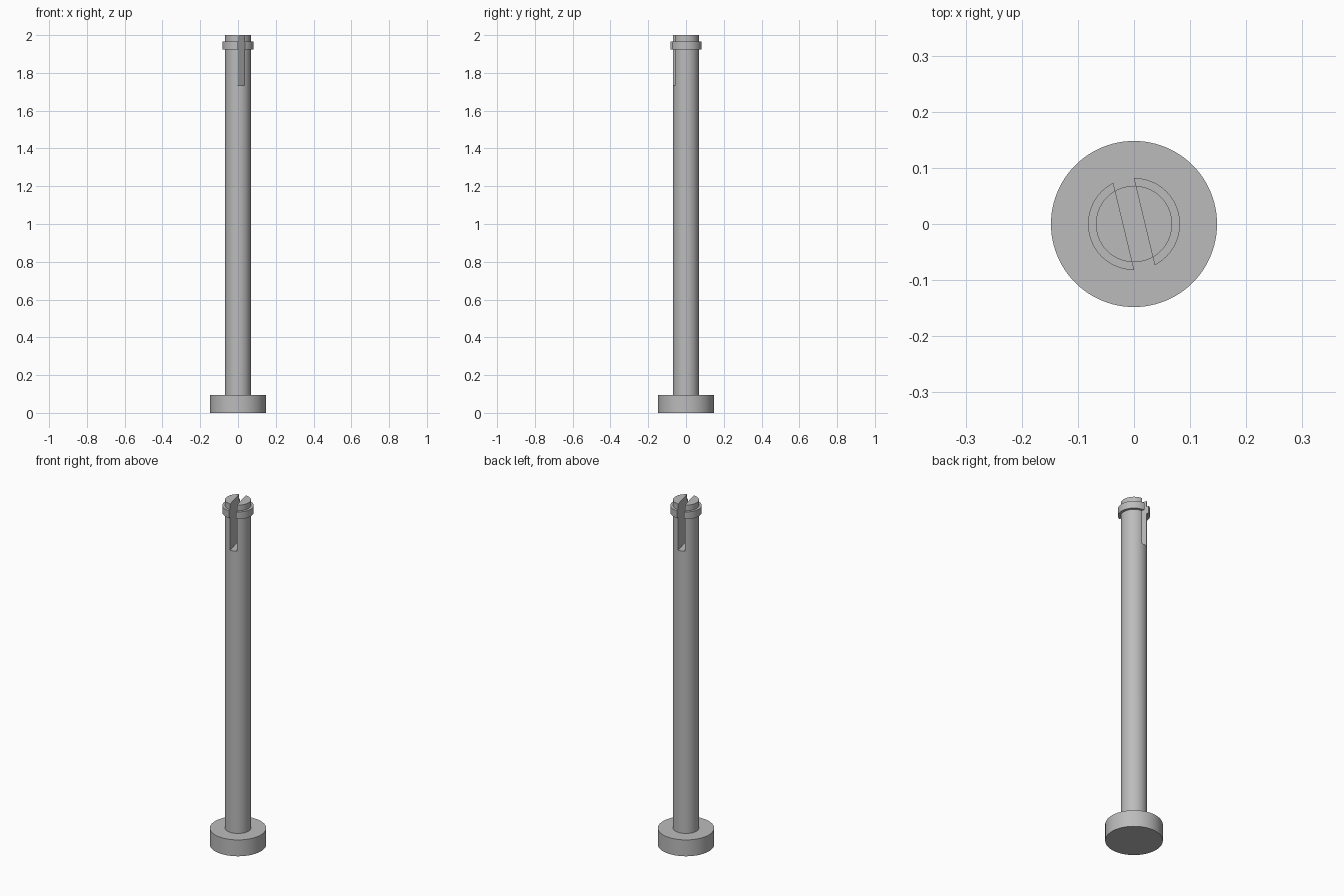
import bpy, bmesh, math
from mathutils import Matrix

if "Cube" in bpy.data.objects:
    bpy.data.objects.remove(bpy.data.objects["Cube"])

SIDES = 96
grey = bpy.data.materials.new("steel_grey")
grey.diffuse_color = (0.5, 0.5, 0.5, 1)
grey.use_nodes = True
grey.node_tree.nodes["Principled BSDF"].inputs["Base Color"].default_value = grey.diffuse_color


def make_object(name, bm):
    bmesh.ops.recalc_face_normals(bm, faces=bm.faces)
    mesh = bpy.data.meshes.new(name)
    bm.to_mesh(mesh)
    bm.free()
    mesh.materials.append(grey)
    obj = bpy.data.objects.new(name, mesh)
    bpy.context.collection.objects.link(obj)
    return obj


def lathe(name, profile):
    """Closed turned solid from (radius, z) steps, capped at both ends."""
    bm = bmesh.new()
    rings = [[bm.verts.new((r * math.cos(2 * math.pi * i / SIDES),
                            r * math.sin(2 * math.pi * i / SIDES), z))
              for i in range(SIDES)] for r, z in profile]
    for low, high in zip(rings, rings[1:]):
        for i in range(SIDES):
            j = (i + 1) % SIDES
            bm.faces.new((low[i], low[j], high[j], high[i]))
    bm.faces.new(rings[0])
    bm.faces.new(rings[-1])
    return make_object(name, bm)


# Pin: wide head at the bottom, long shaft, retaining collar near the tip
HEAD, SHAFT, COLLAR = 0.148, 0.068, 0.082
pin = lathe("slotted_pin", [
    (HEAD, 0), (HEAD, 0.095), (SHAFT, 0.095), (SHAFT, 1.925),
    (COLLAR, 1.925), (COLLAR, 1.967), (SHAFT, 1.967), (SHAFT, 2.0)])

# Cutter for the slot that splits the tip, turned slightly about the axis
bm = bmesh.new()
bmesh.ops.create_cube(bm, size=1, matrix=(
    Matrix.Rotation(math.radians(13.5), 4, 'Z')
    @ Matrix.Translation((0, 0, 1.932))
    @ Matrix.Diagonal((0.0375, 0.4, 0.4, 1))))
cutter = make_object("slot_cutter", bm)
cutter.hide_render = True
cutter.hide_viewport = True

slot = pin.modifiers.new("slot", 'BOOLEAN')
slot.operation = 'DIFFERENCE'
slot.solver = 'EXACT'
slot.object = cutter

# Bake the slot, then smooth the round walls and keep the edges sharp
bpy.context.view_layer.update()
baked = bpy.data.meshes.new_from_object(
    pin.evaluated_get(bpy.context.evaluated_depsgraph_get()))
pin.modifiers.clear()
pin.data = baked
bpy.data.objects.remove(cutter)
bpy.context.view_layer.objects.active = pin
pin.select_set(True)
bpy.ops.object.shade_smooth_by_angle(angle=math.radians(30))
